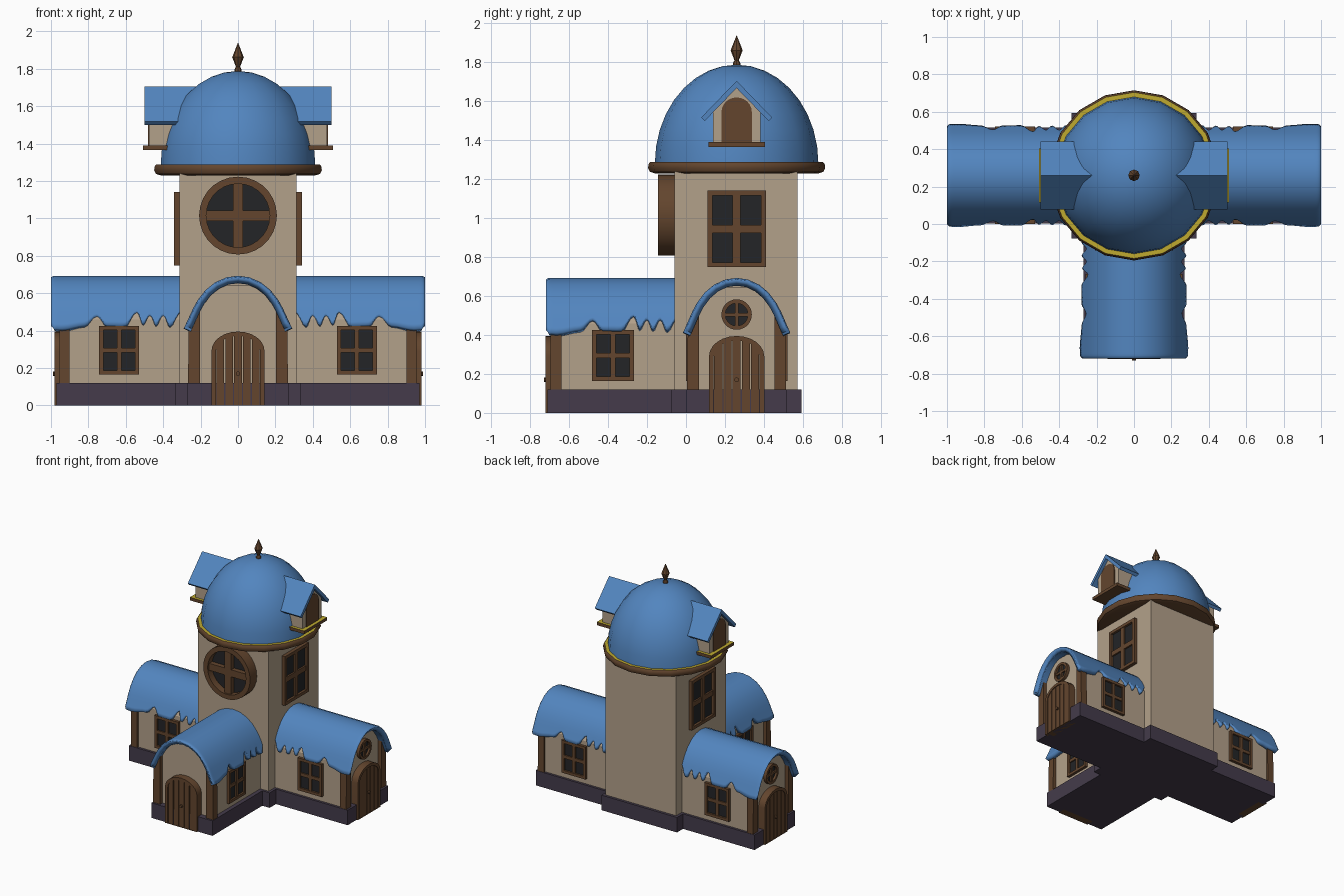
import bpy, bmesh, math
from mathutils import Matrix, Vector

if "Cube" in bpy.data.objects:
    bpy.data.objects.remove(bpy.data.objects["Cube"])


def mat(name, rgb):
    m = bpy.data.materials.new(name)
    m.diffuse_color = (*rgb, 1)
    m.use_nodes = True
    m.node_tree.nodes["Principled BSDF"].inputs["Base Color"].default_value = m.diffuse_color
    return m


BLUE = mat("blue roof", (0.085, 0.235, 0.52))
WALL = mat("beige plaster", (0.45, 0.355, 0.255))
WOOD = mat("brown wood", (0.125, 0.06, 0.027))
STONE = mat("dark purple stone", (0.058, 0.044, 0.07))
PANE = mat("dark glass", (0.017, 0.018, 0.02))
GOLD = mat("gold", (0.52, 0.40, 0.03))


def frame(angle):
    """Frame at the tower axis; local -y is outward."""
    return Matrix.Translation((0, 0.26, 0)) @ Matrix.Rotation(math.radians(angle), 4, 'Z')


def finish(name, bm, m, M=Matrix(), smooth=None, top=None):
    bmesh.ops.recalc_face_normals(bm, faces=bm.faces)
    me = bpy.data.meshes.new(name)
    if top:  # upward faces take a second colour
        for f in bm.faces:
            f.material_index = int(f.normal.z > 0.9)
    bm.to_mesh(me)
    bm.free()
    me.materials.append(m)
    if top:
        me.materials.append(top)
    o = bpy.data.objects.new(name, me)
    o.matrix_world = M
    bpy.context.collection.objects.link(o)
    if smooth:
        bpy.ops.object.select_all(action='DESELECT')
        o.select_set(True)
        bpy.context.view_layer.objects.active = o
        bpy.ops.object.shade_smooth_by_angle(angle=math.radians(smooth))
    return o


def prism(name, M, pts, d0, d1, m, smooth=None, top=None):
    """Outline in (sideways, z), extruded outward from d0 to d1."""
    bm = bmesh.new()
    a, b = ([bm.verts.new((w, -d, z)) for w, z in pts] for d in (d0, d1))
    bm.faces.new(a)
    bm.faces.new(b)
    n = len(pts)
    for i in range(n):
        j = (i + 1) % n
        bm.faces.new((a[i], a[j], b[j], b[i]))
    return finish(name, bm, m, M, smooth, top)


def ring(name, M, outer, inner, d0, d1, m):
    """Frame between two outlines with equal point counts."""
    bm = bmesh.new()
    loops = [[bm.verts.new((w, -d, z)) for w, z in pts]
             for pts, d in ((outer, d0), (outer, d1), (inner, d1), (inner, d0))]
    n = len(outer)
    for k in range(4):
        p, q = loops[k], loops[(k + 1) % 4]
        for i in range(n):
            j = (i + 1) % n
            bm.faces.new((p[i], p[j], q[j], q[i]))
    return finish(name, bm, m, M, 40)


def rect(w0, w1, z0, z1):
    return [(w0, z0), (w1, z0), (w1, z1), (w0, z1)]


def circle(r, zc, n=28):
    return [(r * math.cos(2 * math.pi * i / n), zc + r * math.sin(2 * math.pi * i / n)) for i in range(n)]


def arch(w, z0, zs, rise, n=12):
    """Straight sides up to zs, then a rounded head."""
    return [(-w, z0), (w, z0)] + [(w * math.cos(math.pi * i / n), zs + rise * math.sin(math.pi * i / n))
                                  for i in range(n + 1)]


def window(name, M, outer, inner, hw, hh, zc, bar, d, depth):
    """Frame, crossed bars and glass on a wall at distance d."""
    ring(name + "_frame", M, outer, inner, d - 0.01, d + depth, WOOD)
    prism(name + "_upright", M, rect(-bar, bar, zc - hh, zc + hh), d, d + depth * 0.85, WOOD)
    prism(name + "_crossbar", M, rect(-hw, hw, zc - bar, zc + bar), d, d + depth * 0.8, WOOD)
    prism(name + "_glass", M, inner, d - 0.005, d + depth * 0.35, PANE)


def square_window(name, M, w, h, zc, fr, bar, d, depth):
    window(name, M, rect(-w, w, zc - h, zc + h), rect(fr - w, w - fr, zc - h + fr, zc + h - fr),
           w - fr / 2, h - fr / 2, zc, bar, d, depth)


def round_window(name, M, r, zc, fr, bar, d, depth):
    window(name, M, circle(r, zc), circle(r - fr, zc), r - fr / 2, r - fr / 2, zc, bar, d, depth)


def lathe(name, prof, n, m, smooth=None, top=None):
    bm = bmesh.new()
    vs = [bm.verts.new((0, r, z)) for r, z in prof]
    es = [bm.edges.new(p) for p in zip(vs, vs[1:])]
    bmesh.ops.spin(bm, geom=vs + es, cent=(0, 0, 0), axis=(0, 0, 1), angle=2 * math.pi, steps=n)
    bmesh.ops.remove_doubles(bm, verts=bm.verts, dist=1e-4)
    return finish(name, bm, m, frame(0), smooth, top)


# Dripping eave line: (distance from tower axis, height)
EAVE = [(.30, .51), (.364, .428), (.40, .487), (.438, .433), (.47, .487), (.508, .438), (.54, .505),
        (.604, .428), (.70, .43), (.754, .482), (.82, .43), (.94, .41), (.985, .413), (1.0, .425)]
ARC = [(0, .693), (.06, .685), (.12, .658), (.17, .617), (.21, .565), (.235, .52)]


def wing_roof(name, M, ws, ds):
    cols = []
    for (d0, z0), (d1, z1) in zip(EAVE, EAVE[1:]):
        for i in range(4):
            t = i / 4
            cols.append((d0 + (d1 - d0) * t, z0 + (z1 - z0) * t * t * (3 - 2 * t)))
    cols.append(EAVE[-1])
    bm = bmesh.new()
    grid = []
    for d, e in cols:
        k = 1 - 0.03 * max(0, (d - .98) / .02) ** 2  # rounded outer end
        half = list(ARC)
        for t in (.4, .75, 1):
            z = .52 + (e - .52) * t
            half.append((.235 + (.52 - z) * .45, z))
        full = [(-w, z) for w, z in half[:0:-1]] + half
        grid.append([bm.verts.new((w * ws * k, -d * ds, .4 + (z - .4) * k)) for w, z in full])
    for p, q in zip(grid, grid[1:]):
        for i in range(len(p) - 1):
            bm.faces.new((p[i], p[i + 1], q[i + 1], q[i]))
    o = finish(name, bm, BLUE, M, 50)
    if sum(p.normal.z for p in o.data.polygons) < 0:
        o.data.flip_normals()
    s = o.modifiers.new("thickness", 'SOLIDIFY')
    s.thickness = 0.04
    s.offset = -1


def wing(side, angle, ws, ds):
    M = frame(angle)
    prism(side + "_wing_base", M, rect(-.265 * ws, .265 * ws, 0, .12), .2, .97, STONE)
    half = [(.238, .1), (.238, .46), (.2, .53), (.16, .585), (.11, .625), (.05, .645)]
    prism(side + "_wing_walls", M, half + [(-w, z) for w, z in reversed(half)], .2, .925, WALL)
    wing_roof(side + "_wing_roof", M, ws, ds)
    # corner posts and side windows
    for s in (-1, 1):
        post = [(.2, .12), (.262, .12), (.258, .45), (.2, .55)]
        prism(side + "_corner_post", M, [(s * w * ws, z) for w, z in post], .90, .955, WOOD)
        W = M @ Matrix.Translation((0, -.635, 0)) @ Matrix.Rotation(math.radians(90 * s), 4, 'Z')
        square_window(side + "_wing_window", W, .107, .13, .295, .022, .013, .238, .022)
    # plank door
    ring(side + "_door_frame", M, arch(.142, 0, .29, .105), arch(.118, 0, .29, .082), .92, .982, WOOD)
    for i in range(5):
        a = -.118 + i * .0472 + .003
        b = a + .0412
        top = [.29 + .084 * math.sqrt(max(0, 1 - (w / .12) ** 2)) for w in (a, (a + b) / 2, b)]
        prism(side + "_door_plank", M, [(a, 0), (b, 0), (b, top[2]), ((a + b) / 2, top[1]), (a, top[0])],
              .92, .976, WOOD)
    prism(side + "_door_knob", M, circle(.012, .17, 10), .97, .99, WOOD)


# Tower
T = frame(0)
prism("tower_base", T, rect(-.335, .335, 0, .12), -.333, .337, STONE)
prism("tower_walls", T, rect(-.313, .313, .1, 1.24), -.312, .318, WALL)
round_window("tower_round_window", T, .208, 1.015, .038, .028, .318, .085)

# Dome, its rim and the finial
lathe("dome_rim", [(0, 1.23), (.42, 1.23), (.445, 1.238), (.455, 1.258), (.452, 1.278), (.444, 1.288),
                   (0, 1.288)], 18, WOOD, 35, GOLD)
lathe("dome", [(.42 * math.cos(a), 1.28 + .508 * math.sin(a))
               for a in (math.pi / 2 * i / 9 for i in range(10))], 18, BLUE, 40)
lathe("finial", [(0, 1.77), (.018, 1.77), (.02, 1.795), (.011, 1.81), (.031, 1.862), (0, 1.94)], 8, WOOD)

# Three wings around the tower
wing("front", 0, 1.02, .98)
for side, angle in (("right", 90), ("left", -90)):
    wing(side, angle, .97, 1.0)
    M = frame(angle)
    round_window(side + "_gable_window", M, .078, .505, .02, .009, .925, .025)
    square_window(side + "_tower_window", M, .15, .197, .945, .025, .02, .313, .028)
    # dormer on the dome
    prism(side + "_dormer_walls", M, [(-.122, 1.38), (.122, 1.38), (.122, 1.555), (0, 1.675), (-.122, 1.555)],
          .2, .475, WALL)
    prism(side + "_dormer_shutter", M, arch(.078, 1.385, 1.545, .075), .47, .481, WOOD)
    prism(side + "_dormer_sill", M, rect(-.145, .145, 1.365, 1.39), .34, .507, WOOD, None, GOLD)
    for s in (-1, 1):
        slope = [(0, 1.705), (.182, 1.517), (.164, 1.499), (0, 1.668)]
        prism(side + "_dormer_roof", M, [(s * w, z) for w, z in slope], .18, .5, BLUE)
